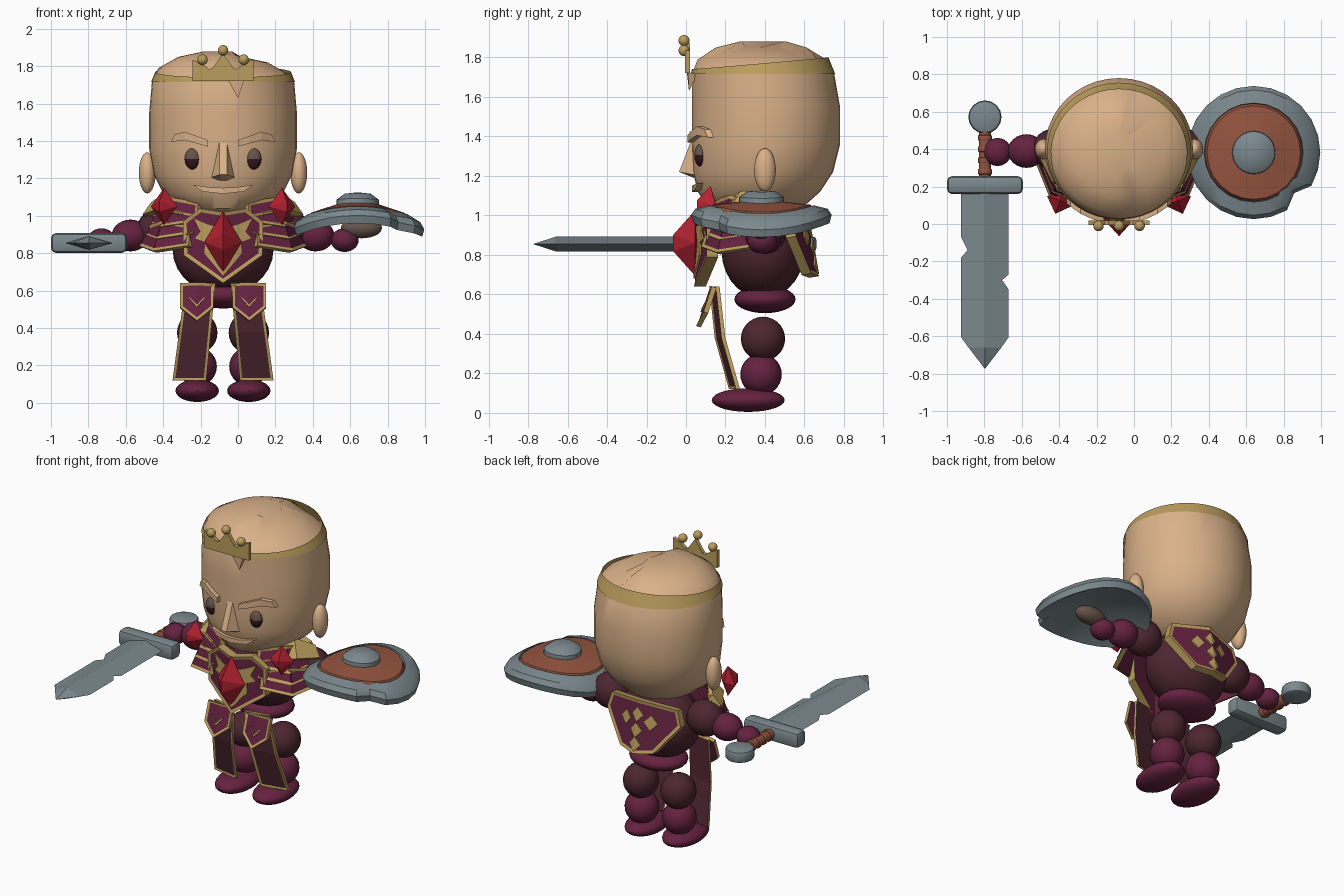
import bpy, bmesh, math
from mathutils import Matrix, Vector

if "Cube" in bpy.data.objects:
    bpy.data.objects.remove(bpy.data.objects["Cube"])

CX = -0.08  # centre line of the figure


def material(name, *rgb):
    m = bpy.data.materials.new(name)
    m.use_nodes = True
    m.diffuse_color = (*rgb, 1)
    m.node_tree.nodes["Principled BSDF"].inputs["Base Color"].default_value = (*rgb, 1)
    return m


SKIN = material("skin", .70, .44, .25)
GOLD = material("gold", .50, .34, .11)
DARK = material("dark_maroon", .075, .019, .03)
PLUM = material("plum", .13, .016, .05)
RED = material("gem_red", .45, .015, .03)
STEEL = material("steel", .20, .25, .27)
BROWN = material("leather_brown", .30, .09, .05)
TAUPE = material("taupe", .13, .09, .07)
PUPIL = material("eye_dark", .035, .008, .015)


def emit(bm, name, mats, side=1, cx=CX, smooth=False):
    bmesh.ops.transform(bm, matrix=Matrix.Translation((cx, 0, 0)) @ Matrix.Diagonal((side, 1, 1, 1)), verts=bm.verts)
    bmesh.ops.recalc_face_normals(bm, faces=bm.faces)
    me = bpy.data.meshes.new(name)
    bm.to_mesh(me)
    bm.free()
    for m in mats:
        me.materials.append(m)
    if smooth:
        me.shade_smooth()
        me.set_sharp_from_angle(angle=math.radians(35))
    ob = bpy.data.objects.new(name, me)
    bpy.context.scene.collection.objects.link(ob)
    return ob


def ball(name, loc, scale, mats, side=1, split=False):
    bm = bmesh.new()
    bmesh.ops.create_uvsphere(bm, u_segments=24, v_segments=14, radius=1,
                              matrix=Matrix.Translation(loc) @ Matrix.Diagonal((*scale, 1)))
    if split:  # second colour below the middle
        for f in bm.faces:
            f.material_index = int(f.calc_center_median().z < loc[2])
    return emit(bm, name, mats, side, smooth=True)


def hull(name, pts, mat, side=1, matrix=Matrix()):
    bm = bmesh.new()
    for p in pts:
        bm.verts.new(matrix @ Vector(p))
    bmesh.ops.convex_hull(bm, input=bm.verts)
    return emit(bm, name, [mat], side)


def gem(name, loc, w, h, d, side=1, turn=0):
    pts = [(w, 0, 0), (-w, 0, 0), (0, 0, h), (0, 0, -h), (0, -d, h * .25), (0, -d, -h * .25), (0, .03, 0)]
    return hull(name, pts, RED, side, Matrix.Translation(loc) @ Matrix.Rotation(turn, 4, 'Z'))


def plate(name, pts, mats, depth=.03, rim=0, warp=None, matrix=Matrix(), side=1, cuts=((0, 'x'),), cx=CX):
    """Slab facing -y with an optional trimmed border, then bent by warp."""
    bm = bmesh.new()
    front = [bm.verts.new((x, 0, z)) for x, z in pts]
    back = [bm.verts.new((x, depth, z)) for x, z in pts]
    face = bm.faces.new(front)
    bm.faces.new(back[::-1])
    for i in range(len(pts)):
        j = (i + 1) % len(pts)
        bm.faces.new((front[j], front[i], back[i], back[j]))
    bmesh.ops.recalc_face_normals(bm, faces=bm.faces)
    if rim:
        for f in bm.faces:
            f.material_index = int(f is not face and abs(f.normal.y) < .5)
        ring = bmesh.ops.inset_region(bm, faces=[face], thickness=rim, depth=-.006, use_even_offset=True)
        for f in ring["faces"]:
            f.material_index = 1
    for at, axis in cuts:
        co, no = ((at, 0, 0), (1, 0, 0)) if axis == 'x' else ((0, 0, at), (0, 0, 1))
        bmesh.ops.bisect_plane(bm, geom=bm.verts[:] + bm.edges[:] + bm.faces[:], plane_co=co, plane_no=no)
    if warp:
        for v in bm.verts:
            v.co.y += warp(v.co.x, v.co.z)
    bmesh.ops.transform(bm, matrix=matrix, verts=bm.verts)
    return emit(bm, name, mats, side, cx)


def loft(name, rows, mats, n=32, bands=None, shape=None, cap=True, cx=CX, smooth=True):
    """Stack of ellipses given as (z, centre x, centre y, radius x, radius y)."""
    bm = bmesh.new()
    rings = []
    for k, (z, x, y, rx, ry) in enumerate(rows):
        ring = []
        for i in range(n):
            a = 2 * math.pi * i / n
            co = Vector((x + rx * math.cos(a), y + ry * math.sin(a), z))
            ring.append(bm.verts.new(shape(co, k, a) if shape else co))
        rings.append(ring)
    for k in range(len(rings) - 1):
        for i in range(n):
            j = (i + 1) % n
            f = bm.faces.new((rings[k][i], rings[k][j], rings[k + 1][j], rings[k + 1][i]))
            f.material_index = bands[k] if bands else 0
    if cap:
        bm.faces.new(rings[0][::-1])
        bm.faces.new(rings[-1])
    return emit(bm, name, mats, cx=cx, smooth=smooth)


def both(pts):
    """Complete a right-hand outline with its mirror image."""
    return pts + [(-x, z) for x, z in reversed(pts) if x > 0]


def face_y(x, z=0):
    return .4 - .375 * math.sqrt(1 - (x / .395) ** 2)


# Head, with a low step on one side of the crown of the skull
def step(co, k, a):
    if co.x > .05 and co.z > 1.76:
        co.z -= .03
    return co


loft("head", [(z, 0, y, rx, ry) for z, y, rx, ry in (
    (1.0, .36, .12, .14), (1.04, .35, .22, .24), (1.12, .37, .32, .31), (1.22, .39, .37, .355),
    (1.36, .405, .395, .375), (1.55, .405, .395, .375), (1.72, .39, .38, .36), (1.79, .385, .345, .325),
    (1.85, .38, .24, .23), (1.88, .39, .1, .12))], [SKIN], 40, shape=step)

# Circlet, taller at the back, and its crest
def circlet_height(co, k, a):
    rise = .5 + .5 * math.sin(a)
    if k:
        co = Vector((co.x * (1 - .08 * rise), .39 + (co.y - .39) * (1 - .08 * rise), co.z + .06 * rise))
    return co


loft("circlet", [(1.715, 0, .39, .385, .366), (1.74, 0, .39, .378, .36)], [GOLD], 40, shape=circlet_height, cap=False)
plate("crown_crest", both([(0, 1.72), (.163, 1.72), (.163, 1.835), (.11, 1.815), (.075, 1.785), (.055, 1.79), (0, 1.87)]),
      [GOLD], .025, matrix=Matrix.Translation((0, -.005, 0)))
for x, z in ((-.11, 1.835), (0, 1.885), (.11, 1.835)):
    ball("crown_bead", (x, -.01, z), (.028,) * 3, [GOLD])
hull("forelock", [(.03, .005, 1.72), (.11, .01, 1.72), (.08, .015, 1.63), (.03, .06, 1.72), (.11, .06, 1.72)], SKIN)

# Face
hull("nose", [(s * x, y, z) for s in (1, -1) for x, y, z in
              ((.02, .03, 1.39), (.02, -.035, 1.22), (.065, .05, 1.205), (.02, .04, 1.19))], SKIN)
plate("mouth", both([(0, 1.118), (.11, 1.13), (.16, 1.165), (.06, 1.152), (0, 1.15)]), [SKIN], .06,
      warp=lambda x, z: face_y(x) + .005)

for s, label in ((1, "left_"), (-1, "right_")):
    ball(label + "eye", (.163, .072, 1.305), (.042, .03, .057), [TAUPE, PUPIL], s, split=True)
    plate(label + "eyebrow", [(.08, 1.37), (.08, 1.405), (.205, 1.45), (.26, 1.435), (.28, 1.395), (.205, 1.405)],
          [SKIN], .06, warp=lambda x, z: face_y(x) - .025, side=s, cuts=((.14, 'x'), (.205, 'x')))
    ball(label + "ear", (.405, .4, 1.23), (.045, .055, .11), [SKIN], s)

    # Limbs
    ball(label + "upper_arm", (.345, .4, .92), (.12, .11, .115), [DARK], s)
    ball(label + "forearm", (.495, .39, .895), (.1, .09, .085), [PLUM], s)
    ball(label + "hand", (.65, .385, .87), (.075, .075, .063), [PLUM], s)
    ball(label + "thigh", (.138, .39, .375), (.108, .112, .112), [DARK], s)
    ball(label + "shin", (.138, .38, .195), (.105, .105, .105), [PLUM], s)
    ball(label + "foot", (.138, .315, .065), (.116, .185, .06), [PLUM], s)

    # Hanging cloth and hip guards
    plate(label + "tabard", [(.04, .64), (.2, .64), (.235, .38), (.27, .12), (.09, .12), (.065, .38)],
          [DARK, GOLD], .02, .014, lambda x, z: .11 + .33 * (.64 - z) ** 2 + .2 * x, side=s, cuts=((.38, 'z'),))
    tilt = Matrix.Translation((.14, .085, .545)) @ Matrix.Rotation(-.32, 4, 'X')
    plate(label + "hip_guard", both([(0, -.11), (.09, -.03), (.09, .105)]), [PLUM, GOLD], .025, .015,
          lambda x, z: .15 * abs(x), tilt, s)
    plate(label + "hip_chevron", both([(0, -.035), (.04, .015), (.04, .025), (0, -.022)]), [GOLD], .008, 0,
          lambda x, z: .15 * abs(x) - .001, tilt, s)

    # Layered shoulder armour
    for i in range(3):
        turn = (Matrix.Translation((.295 + .022 * i, .215 - .012 * i, 1.03 - .065 * i))
                @ Matrix.Rotation(math.pi / 4, 4, 'Z') @ Matrix.Rotation(-.35, 4, 'X'))
        plate(label + "shoulder_layer", both([(0, -.1), (.19, -.045), (.17, .06), (0, .07)]), [PLUM, GOLD],
              .03, .017, lambda x, z: .35 * abs(x) - .02, turn, s)
    collar = (Matrix.Translation((.33, .25, 1.08)) @ Matrix.Rotation(math.pi / 4, 4, 'Z')
              @ Matrix.Rotation(-.7, 4, 'X'))
    plate(label + "shoulder_collar", both([(0, -.06), (.15, -.05), (.13, .03), (0, .07)]), [GOLD], .03, 0,
          lambda x, z: .35 * abs(x), collar, s)
    gem(label + "shoulder_gem", (.315, .125, 1.05), .075, .1, .075, s, .35)

# Torso and pelvis
ball("torso", (0, .39, .82), (.27, .21, .24), [DARK])
ball("pelvis", (0, .4, .575), (.19, .155, .07), [PLUM])

# Breastplate
bend = lambda x, z: .04 + .3 * abs(x)
plate("breastplate", both([(0, .64), (.21, .79), (.215, .97), (.125, 1.04), (0, 1.02)]), [PLUM, GOLD], .06, .02, bend)
plate("breastplate_spikes", both([(0, .68), (.1, .8), (.095, .86), (.15, .88), (.12, .915), (.155, .985), (.085, .955), (0, .93)]),
      [GOLD], .009, 0, lambda x, z: bend(x, z) - .002)
gem("breast_gem", (0, .045, .86), .1, .165, .11)

# Back armour with a diamond pattern
rear = Matrix.Translation((0, .645, .86)) @ Matrix.Rotation(math.pi, 4, 'Z') @ Matrix.Rotation(-.17, 4, 'X')
wrap = lambda x, z: .3 * abs(x)
plate("back_armour", both([(0, -.17), (.12, -.15), (.27, .05), (.24, .15), (0, .17)]), [PLUM, GOLD], .05, .02, wrap, rear)
for x, z in ((0, .08), (0, -.02), (0, -.11), (.09, .04), (-.09, .04)):
    plate("back_diamond", [(x, z - .048), (x + .042, z), (x, z + .048), (x - .042, z)], [GOLD], .009, 0,
          lambda x, z: wrap(x, z) - .002, rear)

# Sword
SX, SZ = -.797, .855
edge = [(-.925, .2), (-.925, -.07), (-.89, -.14), (-.925, -.18), (-.925, -.605), (-.885, -.66)]
other = [(-.709, -.66), (-.67, -.605), (-.67, -.35), (-.705, -.3), (-.67, -.27), (-.67, .2)]
bm = bmesh.new()
rim_verts = [bm.verts.new((x, y, SZ)) for x, y in edge + [(SX, -.775)] + other]
for lift in (.037, -.037):
    ridge = [bm.verts.new((SX, y, SZ + lift)) for y in (.2, -.66)]
    tip = len(edge)
    bm.faces.new(rim_verts[:tip] + ridge[::-1])
    bm.faces.new(rim_verts[tip + 1:] + ridge)
    bm.faces.new((rim_verts[tip - 1], rim_verts[tip], ridge[1]))
    bm.faces.new((rim_verts[tip], rim_verts[tip + 1], ridge[1]))
emit(bm, "sword_blade", [STEEL], cx=0)


def bar(name, loc, size, bevel, mat, round_axis=None):
    bm = bmesh.new()
    m = Matrix.Translation(loc)
    if round_axis:
        bmesh.ops.create_cone(bm, cap_ends=True, segments=16, radius1=size[0] / 2, radius2=size[0] / 2, depth=size[2],
                              matrix=m @ Matrix.Rotation(math.pi / 2 if round_axis == 'Y' else 0, 4, 'X'))
    else:
        bmesh.ops.create_cube(bm, size=1, matrix=m @ Matrix.Diagonal((*size, 1)))
    if bevel:
        bmesh.ops.bevel(bm, geom=[e for e in bm.edges if len(e.link_faces) == 2 and e.calc_face_angle() > 1],
                        offset=bevel, segments=2, affect='EDGES', profile=.5)
    emit(bm, name, [mat], cx=0, smooth=True)


bar("sword_guard", (SX, .208, SZ), (.405, .095, .105), .025, STEEL)
bar("sword_grip", (SX, .37, SZ), (.066, 0, .26), 0, BROWN, 'Y')
for y in (.28, .34, .4, .46):
    bar("grip_wrap", (SX, y, SZ), (.076, 0, .03), .006, BROWN, 'Y')
bar("sword_pommel", (SX, .572, SZ), (.178, 0, .075), .018, STEEL, 'Z')

# Round shield, curved across and chipped at the rim
HX, HY = .64, .382


def shield_shape(co, k, a):
    dx, dy = co.x - HX, co.y - HY
    if 6 <= k <= 9 and abs(a - math.radians(315)) < .1:
        dx, dy = dx * .86, dy * .86
    return Vector((HX + dx, HY + dy, co.z + .3 * (dy * dy - dx * dx)))


profile = [(.01, 1.125), (.07, 1.12), (.113, 1.09), (.115, 1.065), (.25, 1.035), (.262, 1.01), (.265, 1.03),
           (.335, 1.0), (.356, .965), (.345, .925), (.26, .965), (.01, 1.02)]
loft("shield", [(z, HX, HY, r, r) for r, z in profile], [STEEL, BROWN], 24,
     bands=[0, 0, 0, 1, 1, 0, 0, 0, 0, 0, 0], shape=shield_shape, cx=0)
ball("shield_grip", (.66 - CX, .38, .935), (.11, .06, .055), [TAUPE])
